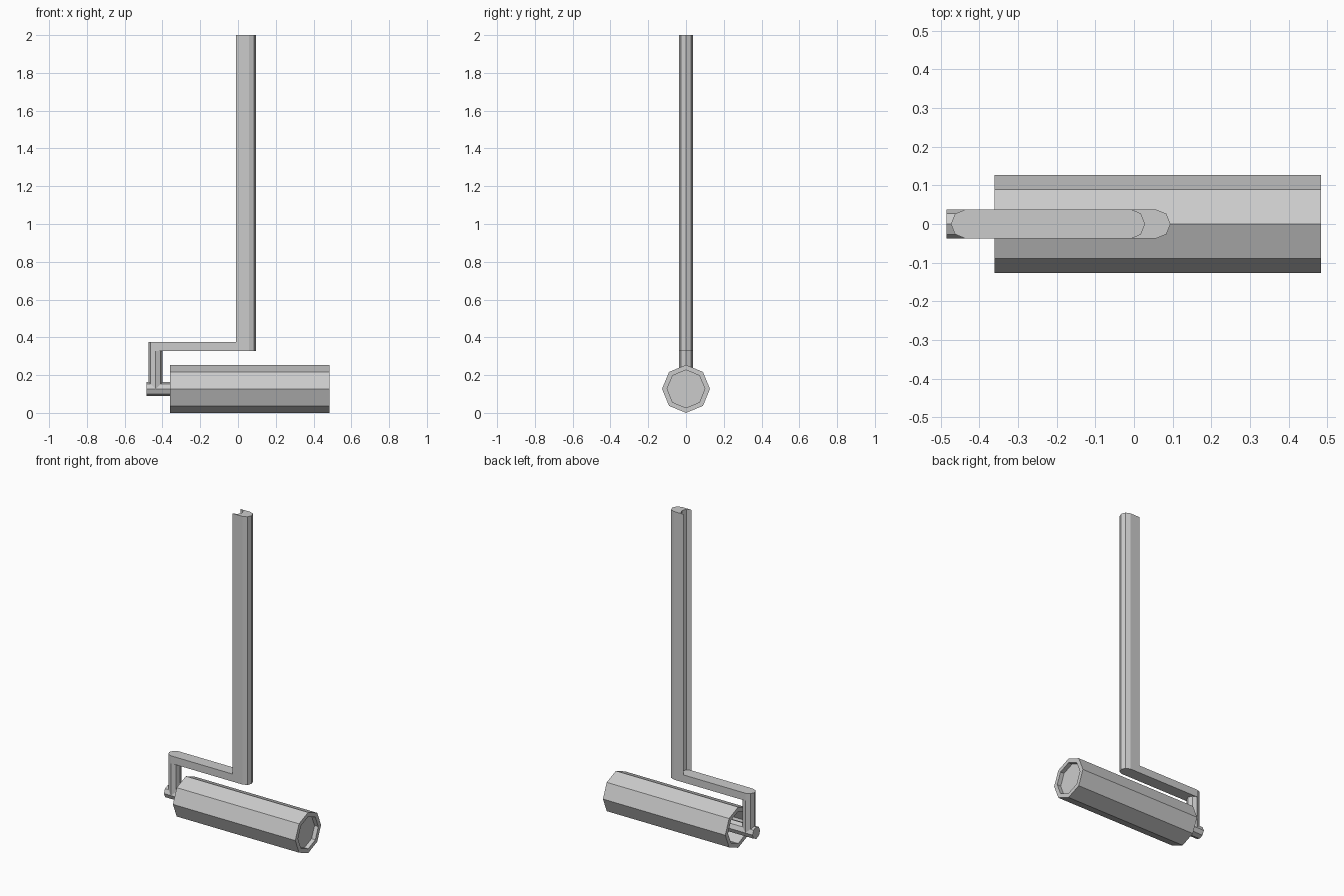
import bpy, bmesh, math

cube = bpy.data.objects.get("Cube")
if cube:
    bpy.data.objects.remove(cube, do_unlink=True)

grey = bpy.data.materials.new("light grey")
grey.use_nodes = True
colour = (0.6, 0.6, 0.6, 1)
grey.diffuse_color = colour
grey.node_tree.nodes["Principled BSDF"].inputs["Base Color"].default_value = colour

SIDES = 8
ROD = 0.0375        # rod radius
AXIS_Z = 0.127      # height of the roller axis
ARM_X = -0.436
POLE_X = -0.01      # centre of the pole's hollow side
POLE_SHIFT = 0.067  # distance from hollow side to rounded side
BAR_LOW, BAR_TOP = 0.328, 0.375


def finish(name, bm):
    bmesh.ops.recalc_face_normals(bm, faces=bm.faces)
    mesh = bpy.data.meshes.new(name)
    bm.to_mesh(mesh)
    bm.free()
    mesh.materials.append(grey)
    obj = bpy.data.objects.new(name, mesh)
    bpy.context.collection.objects.link(obj)
    return obj


def half_round(cx, direction):
    """Half octagon about cx, from +y round to -y."""
    angles = [math.pi / 2 - math.pi * i / 4 for i in range(5)]
    return [(cx + direction * ROD * math.cos(a), ROD * math.sin(a)) for a in angles]


def prism(name, outline, low, high):
    bm = bmesh.new()
    face = bm.faces.new([bm.verts.new((x, y, low)) for x, y in outline])
    grown = bmesh.ops.extrude_face_region(bm, geom=[face], use_keep_orig=True)
    top = [v for v in grown["geom"] if isinstance(v, bmesh.types.BMVert)]
    bmesh.ops.translate(bm, verts=top, vec=(0, 0, high - low))
    return finish(name, bm)


def lathe_x(name, profile):
    """Turn (x, radius) points about the roller axis."""
    bm = bmesh.new()
    rings = []
    for x, r in profile:
        ring = []
        for i in range(SIDES):
            a = math.tau * i / SIDES
            ring.append(bm.verts.new((x, r * math.cos(a), AXIS_Z + r * math.sin(a))))
        rings.append(ring)
    for a, b in zip(rings, rings[1:]):
        for i in range(SIDES):
            j = (i + 1) % SIDES
            bm.faces.new((a[i], a[j], b[j], b[i]))
    bm.faces.new(rings[0])
    bm.faces.new(rings[-1])
    return finish(name, bm)


# Hollow roller with a recessed end disc
lathe_x("roller", [(0.458, 0.1), (0.484, 0.1), (0.484, 0.127), (-0.36, 0.127),
                   (-0.36, 0.1), (0.44, 0.1)])

# Axle through the roller
lathe_x("axle", [(-0.485, ROD), (0.44, ROD)])

# Upright arm, crossbar and grooved pole
arm = half_round(ARM_X, 1) + half_round(ARM_X, -1)[-2:0:-1]
prism("arm", arm, AXIS_Z, BAR_LOW)
prism("crossbar", half_round(POLE_X, 1) + half_round(ARM_X, -1)[::-1], BAR_LOW, BAR_TOP)
prism("pole", half_round(POLE_X + POLE_SHIFT, 1) + half_round(POLE_X, 1)[::-1], BAR_LOW, 2.0)
